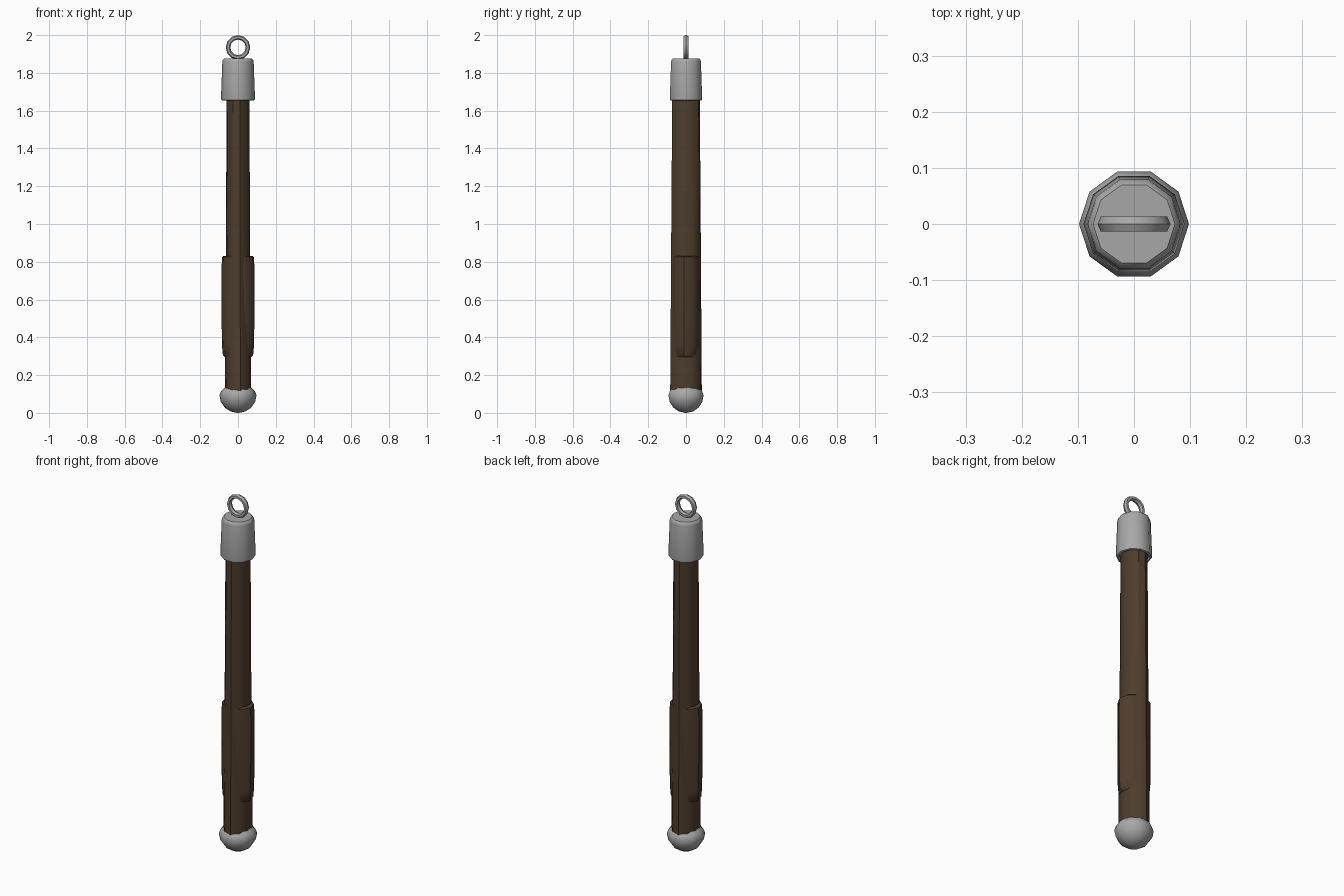
import bpy, bmesh
from math import sin, cos, pi, radians

cube = bpy.data.objects.get("Cube")
if cube:
    bpy.data.objects.remove(cube, do_unlink=True)

SIDES = 10


def material(name, colour):
    m = bpy.data.materials.new(name)
    m.use_nodes = True
    m.diffuse_color = (*colour, 1)
    bsdf = m.node_tree.nodes["Principled BSDF"]
    bsdf.inputs["Base Color"].default_value = (*colour, 1)
    bsdf.inputs["Roughness"].default_value = 0.6
    return m


steel = material("grey steel", (0.39, 0.39, 0.39))
wood = material("dark brown wood", (0.075, 0.046, 0.026))


def finish(obj, mat, angle):
    obj.data.materials.append(mat)
    bpy.ops.object.select_all(action='DESELECT')
    obj.select_set(True)
    bpy.context.view_layer.objects.active = obj
    bpy.ops.object.shade_smooth_by_angle(angle=radians(angle))


def loft(name, rings, mat, angle=40, twist=0):
    """Skin a stack of oval rings given as (x radius, y radius, z)."""
    bm = bmesh.new()
    loops = []
    for rx, ry, z in rings:
        steps = [2 * pi * i / SIDES + radians(twist) for i in range(SIDES)]
        loops.append([bm.verts.new((rx * cos(a), ry * sin(a), z)) for a in steps])
    for low, high in zip(loops, loops[1:]):
        for i in range(SIDES):
            j = (i + 1) % SIDES
            bm.faces.new((low[i], low[j], high[j], high[i]))
    bm.faces.new(loops[0][::-1])
    bm.faces.new(loops[-1])
    bmesh.ops.recalc_face_normals(bm, faces=bm.faces[:])
    mesh = bpy.data.meshes.new(name)
    bm.to_mesh(mesh)
    bm.free()
    obj = bpy.data.objects.new(name, mesh)
    bpy.context.collection.objects.link(obj)
    finish(obj, mat, angle)


def round_rings(profile):
    return [(r, r, z) for r, z in profile]


# Tapered oval shaft, slightly twisted so its narrow faces sit off centre
loft("shaft", [(0.071, 0.085, 0.1), (0.069, 0.083, 0.4), (0.064, 0.079, 1.0),
               (0.061, 0.074, 1.7)], wood, twist=-8)

# Raised grip, standing proud on both broad sides only
loft("grip", [(0.07, 0.066, 0.295), (0.081, 0.072, 0.305), (0.086, 0.075, 0.36),
              (0.088, 0.076, 0.55), (0.088, 0.076, 0.77), (0.085, 0.075, 0.825),
              (0.078, 0.07, 0.83)], wood, twist=-8)

# Rounded pommel at the foot
R = 0.098
dome = [(R * cos(t), 0.093 - 0.093 * sin(t))
        for t in [radians(a) for a in (86, 66, 45, 22, 0)]]
loft("pommel", round_rings(dome + [(0.09, 0.115), (0.07, 0.135)]), steel, angle=45)

# Flared end cap with chamfered rims
loft("end_cap", round_rings([(0.075, 1.665), (0.08, 1.653), (0.088, 1.656), (0.09, 1.668),
                             (0.083, 1.858), (0.081, 1.868), (0.073, 1.876)]),
     steel, angle=38)

# Hanging ring on top
bpy.ops.mesh.primitive_torus_add(major_segments=12, minor_segments=6, major_radius=0.053,
                                 minor_radius=0.012, location=(0, 0, 1.935),
                                 rotation=(pi / 2, 0, 0))
ring = bpy.context.object
ring.name = "hanging_ring"
ring.scale = (1, 1, 1.3)
finish(ring, steel, 40)
